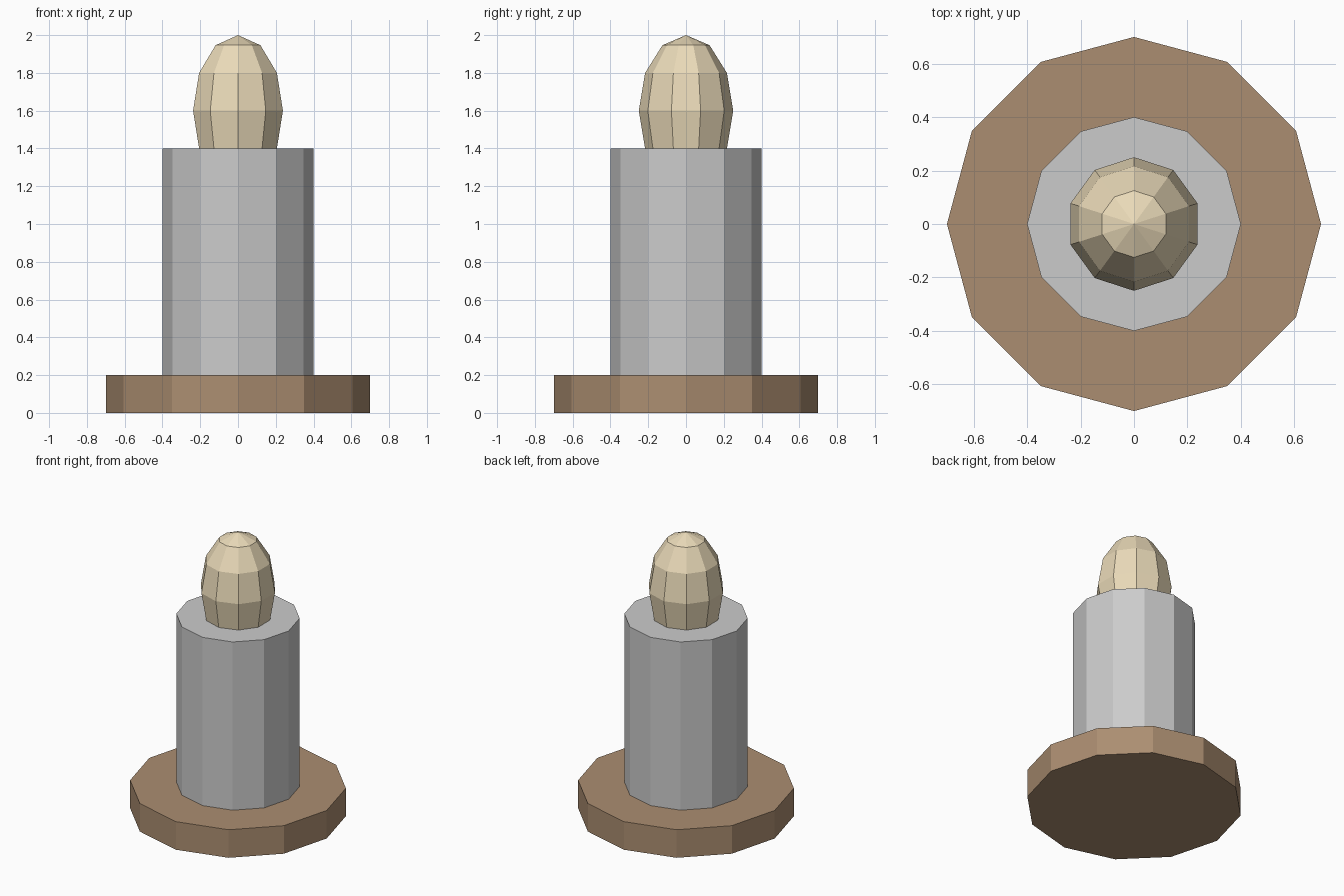
import bpy

if "Cube" in bpy.data.objects:
    bpy.data.objects.remove(bpy.data.objects["Cube"])


def paint(obj, name, rgb):
    mat = bpy.data.materials.new(name)
    mat.diffuse_color = (*rgb, 1.0)
    mat.use_nodes = True
    mat.node_tree.nodes["Principled BSDF"].inputs["Base Color"].default_value = mat.diffuse_color
    obj.data.materials.append(mat)


def drum(name, radius, bottom, top):
    bpy.ops.mesh.primitive_cylinder_add(
        vertices=12, radius=radius, depth=top - bottom,
        location=(0, 0, (bottom + top) / 2))
    obj = bpy.context.object
    obj.name = name
    return obj


# Wide foot and upright post
base = drum("base", 0.7, 0.0, 0.2)
paint(base, "brown", (0.41, 0.27, 0.165))
drum("post", 0.4, 0.2, 1.4)

# Stretched low-poly bulb, sunk halfway down to its lower ring in the post
bpy.ops.mesh.primitive_uv_sphere_add(
    segments=10, ring_count=6, radius=1.0, location=(0, 0, 1.6))
bulb = bpy.context.object
bulb.name = "bulb"
bulb.scale = (0.25, 0.25, 0.4)
bpy.ops.object.transform_apply(location=False, rotation=False, scale=True)
paint(bulb, "tan", (0.82, 0.70, 0.48))
